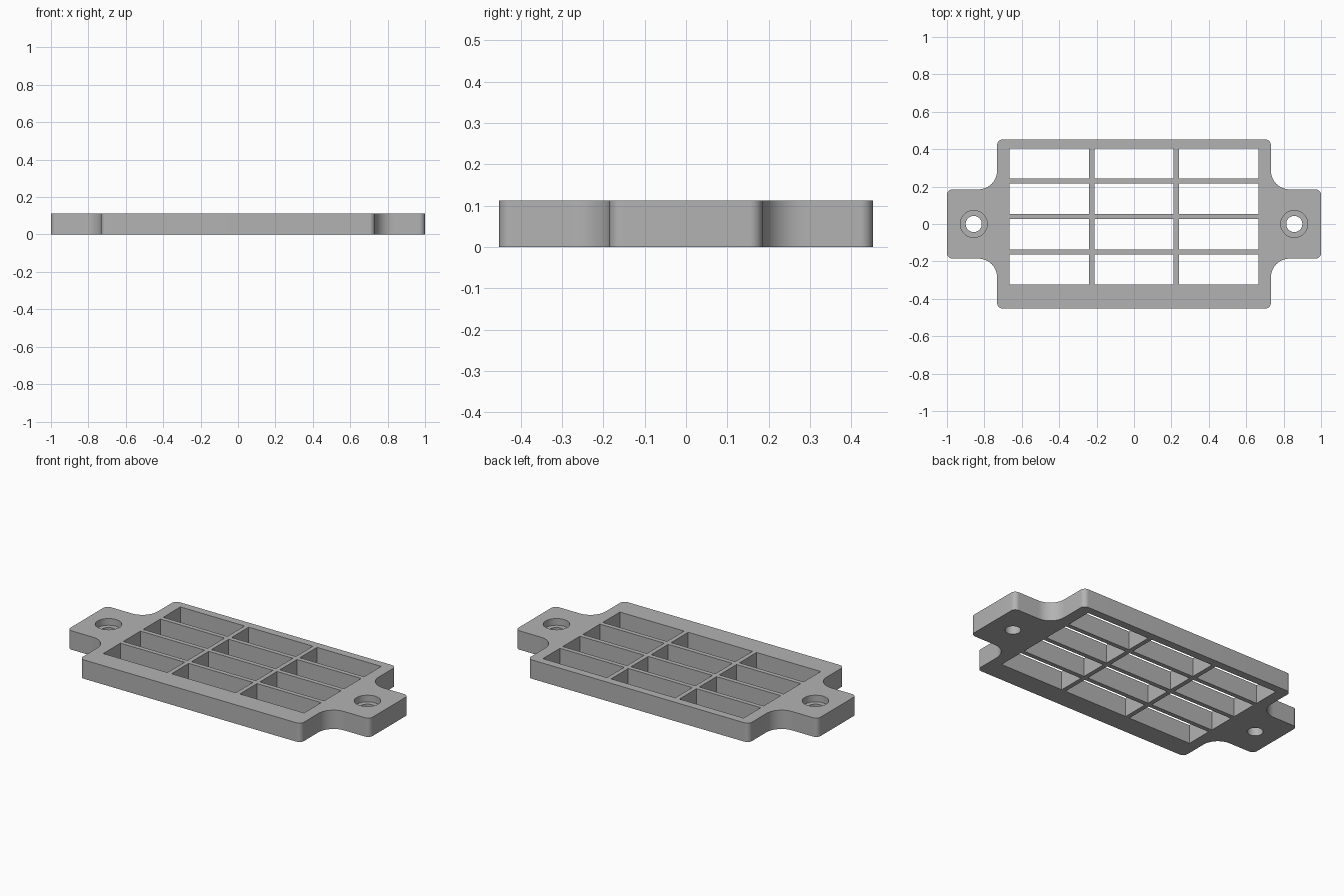
import bpy, bmesh, math
from mathutils import Vector, Matrix

cube = bpy.data.objects.get("Cube")
if cube:
    bpy.data.objects.remove(cube, do_unlink=True)

HEIGHT = 0.113
BODY_X, BODY_Y = 0.732, 0.452
TAB_X, TAB_Y = 1.0, 0.185
HOLE_X, HOLE_R, SINK_R, SINK_DEPTH = 0.857, 0.043, 0.072, 0.04
COLS, ROWS = 3, 4
CELL_X, CELL_Y, BAR = 0.425, 0.162, 0.027
GRID_Y = 0.04            # centre of the window grid

grey = bpy.data.materials.new("plain grey")
grey.use_nodes = True
colour = (0.45, 0.45, 0.45, 1)
grey.diffuse_color = colour
grey.node_tree.nodes["Principled BSDF"].inputs["Base Color"].default_value = colour


def make_object(name, bm):
    bmesh.ops.recalc_face_normals(bm, faces=bm.faces)
    mesh = bpy.data.meshes.new(name)
    bm.to_mesh(mesh)
    bm.free()
    mesh.materials.append(grey)
    obj = bpy.data.objects.new(name, mesh)
    bpy.context.collection.objects.link(obj)
    return obj


def rounded(corners, steps=10):
    """Replace every (x, y, radius) right-angle corner with an arc."""
    points = []
    for i, (x, y, r) in enumerate(corners):
        p = Vector((x, y))
        a = (Vector(corners[i - 1][:2]) - p).normalized()
        b = (Vector(corners[(i + 1) % len(corners)][:2]) - p).normalized()
        centre = p + (a + b) * r
        for k in range(steps + 1):
            t = math.pi / 2 * k / steps
            points.append(centre - b * r * math.cos(t) - a * r * math.sin(t))
    return points


def cut(target, cutter):
    mod = target.modifiers.new("cut", "BOOLEAN")
    mod.operation = "DIFFERENCE"
    mod.solver = "EXACT"
    mod.object = cutter
    bpy.context.view_layer.objects.active = target
    bpy.ops.object.modifier_apply(modifier=mod.name)
    bpy.data.objects.remove(cutter, do_unlink=True)


def add_cylinder(bm, x, z, radius, depth):
    bmesh.ops.create_cone(bm, cap_ends=True, segments=48, radius1=radius, radius2=radius,
                          depth=depth, matrix=Matrix.Translation((x, 0, z)))


# Plate outline: one quarter turned into the full plate with two mounting tabs
quarter = [(TAB_X, TAB_Y, 0.03), (BODY_X, TAB_Y, 0.1), (BODY_X, BODY_Y, 0.03)]
upper = quarter + [(-x, y, r) for x, y, r in reversed(quarter)]
outline = rounded(upper + [(-x, -y, r) for x, y, r in upper])
bm = bmesh.new()
base = bm.faces.new([bm.verts.new((p.x, p.y, 0)) for p in outline])
raised = bmesh.ops.extrude_face_region(bm, geom=[base], use_keep_orig=True)
bmesh.ops.translate(bm, vec=(0, 0, HEIGHT),
                    verts=[v for v in raised["geom"] if isinstance(v, bmesh.types.BMVert)])
plate = make_object("grille_plate", bm)

# Window grid and screw holes, cut right through
bm = bmesh.new()
for col in range(COLS):
    for row in range(ROWS):
        x = (col - (COLS - 1) / 2) * (CELL_X + BAR)
        y = (row - (ROWS - 1) / 2) * (CELL_Y + BAR) + GRID_Y
        place = Matrix.Translation((x, y, HEIGHT / 2)) @ Matrix.Diagonal((CELL_X, CELL_Y, 1, 1))
        bmesh.ops.create_cube(bm, size=1, matrix=place)
for side in (-1, 1):
    add_cylinder(bm, side * HOLE_X, HEIGHT / 2, HOLE_R, 1)
cut(plate, make_object("through_cutter", bm))

# Counterbores in the top of each tab
bm = bmesh.new()
for side in (-1, 1):
    add_cylinder(bm, side * HOLE_X, HEIGHT, SINK_R, SINK_DEPTH * 2)
cut(plate, make_object("counterbore_cutter", bm))

# Smooth the rounded walls, keep the edges crisp
bpy.ops.object.select_all(action="DESELECT")
plate.select_set(True)
bpy.context.view_layer.objects.active = plate
bpy.ops.object.shade_smooth_by_angle(angle=math.radians(30))
